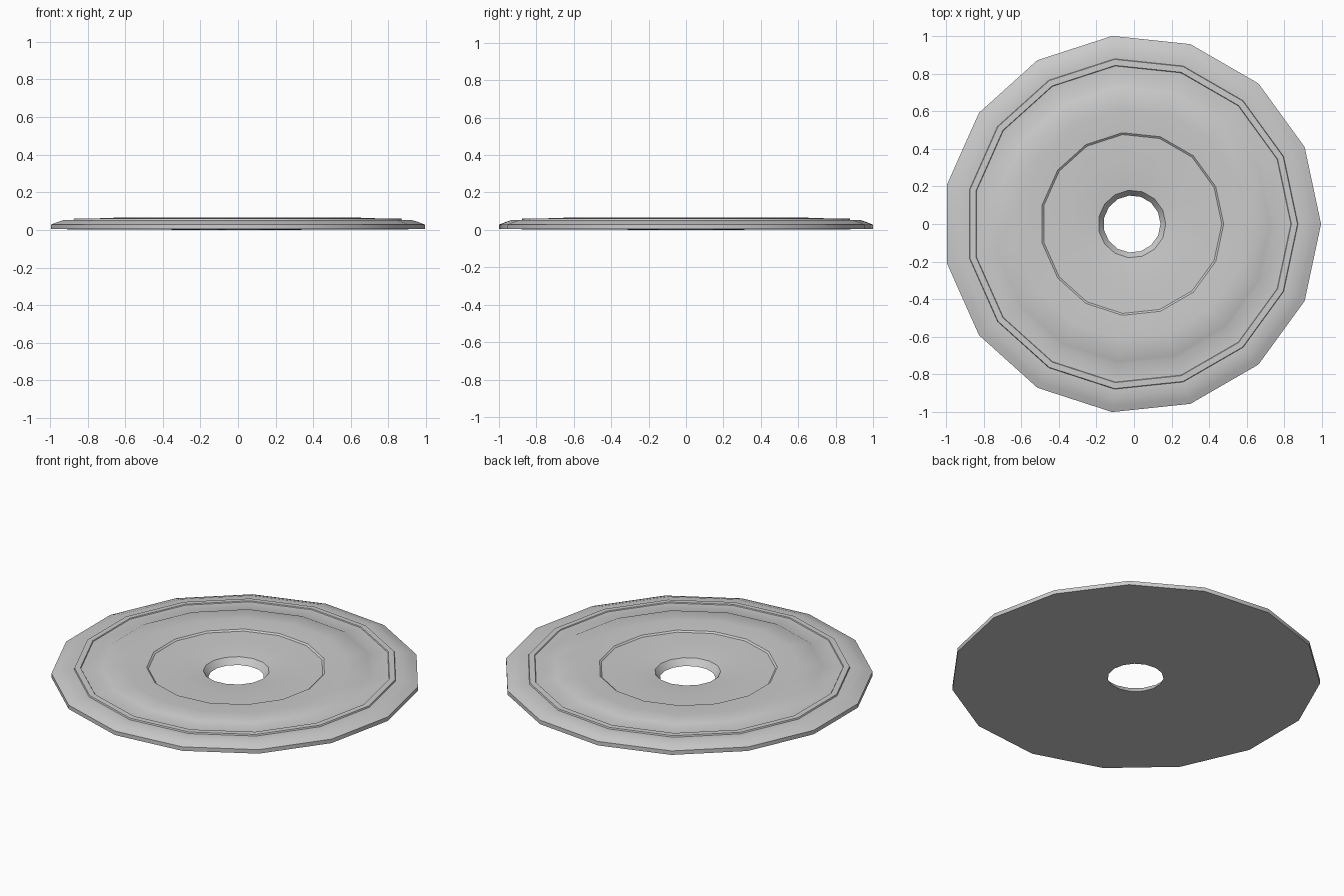
import bpy, bmesh
from math import cos, sin, tau, radians

if "Cube" in bpy.data.objects:
    bpy.data.objects.remove(bpy.data.objects["Cube"])

SIDES = 15
R = 1.0055      # circumradius giving a 2 unit span in y
CX = -0.011     # recentres the odd-sided polygon in x

# Closed cross-section (radius, height): hole, dished middle, stepped rings, rim
profile = [
    (0.152, 0.0), (0.180, 0.037), (0.25, 0.044), (0.34, 0.049),
    (0.478, 0.052), (0.488, 0.060), (0.613, 0.066),
    (0.737, 0.063), (0.749, 0.057), (0.845, 0.057), (0.848, 0.062),
    (0.880, 0.061), (0.883, 0.053), (0.935, 0.053),
    (0.975, 0.040), (R, 0.028), (R, 0.004),
]

bm = bmesh.new()
rings = [[bm.verts.new((CX + r * cos(tau * i / SIDES), r * sin(tau * i / SIDES), z))
          for i in range(SIDES)] for r, z in profile]
for k, ring in enumerate(rings):
    nxt = rings[(k + 1) % len(rings)]
    for i in range(SIDES):
        j = (i + 1) % SIDES
        bm.faces.new((ring[i], ring[j], nxt[j], nxt[i]))
bmesh.ops.recalc_face_normals(bm, faces=bm.faces)

mesh = bpy.data.meshes.new("ringed_disc")
bm.to_mesh(mesh)
bm.free()
disc = bpy.data.objects.new("ringed_disc", mesh)
bpy.context.collection.objects.link(disc)

# Smooth rim and dish, crisp steps
bpy.context.view_layer.objects.active = disc
disc.select_set(True)
bpy.ops.object.shade_smooth_by_angle(angle=radians(30))
